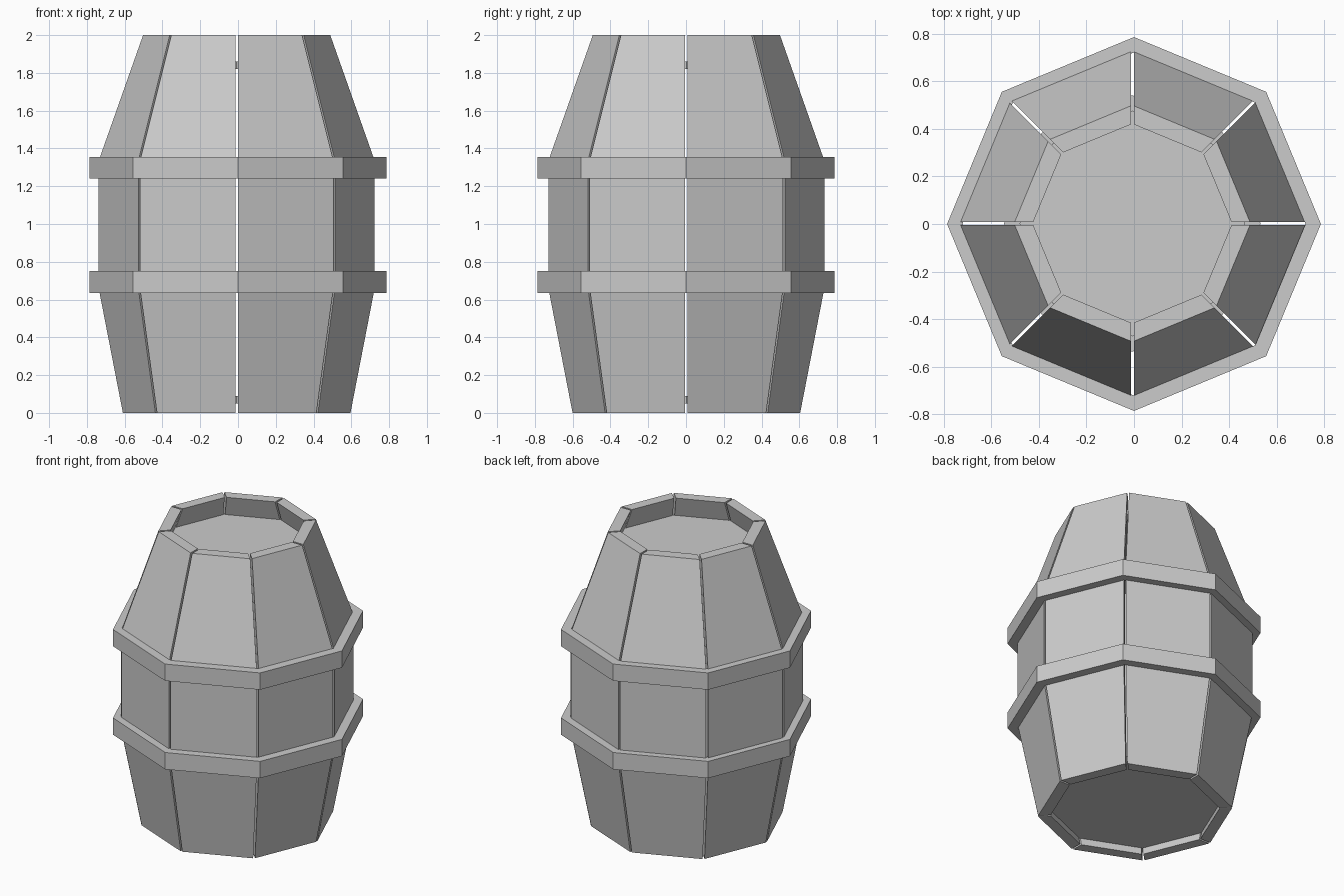
import bpy
import bmesh
from math import cos, sin, tan, pi, radians
from mathutils import Matrix, Vector

SIDES = 8
HALF = pi / SIDES
GAP = 0.006          # half of the slit between two staves
THICK = 0.078        # stave thickness, measured along the corners
PROFILE = [(0, 0.605), (0.66, 0.733), (1.335, 0.733), (2, 0.498)]
SHIFT = Vector((-0.007, 0.002, 0))

cube = bpy.data.objects.get("Cube")
if cube:
    bpy.data.objects.remove(cube, do_unlink=True)

grey = bpy.data.materials.new("plain_grey")
grey.use_nodes = True
grey.diffuse_color = (0.6, 0.6, 0.6, 1)
grey.node_tree.nodes["Principled BSDF"].inputs["Base Color"].default_value = (0.6, 0.6, 0.6, 1)


def finish(name, bm, offset=(0, 0, 0)):
    bmesh.ops.recalc_face_normals(bm, faces=bm.faces)
    mesh = bpy.data.meshes.new(name)
    bm.to_mesh(mesh)
    bm.free()
    mesh.materials.append(grey)
    obj = bpy.data.objects.new(name, mesh)
    obj.location = offset
    bpy.context.collection.objects.link(obj)
    return obj


def stave(name, angle):
    """One bent plank: a mitred cross-section swept up the barrel profile."""
    bm = bmesh.new()
    rings = []
    for z, radius in PROFILE:
        ring = []
        for r, side in ((radius, -1), (radius, 1), (radius - THICK, 1), (radius - THICK, -1)):
            apothem = r * cos(HALF)
            width = apothem * tan(HALF) - GAP / cos(HALF)
            ring.append(bm.verts.new((apothem, side * width, z)))
        rings.append(ring)
    for low, high in zip(rings, rings[1:]):
        for i in range(4):
            j = (i + 1) % 4
            bm.faces.new((low[i], low[j], high[j], high[i]))
    bm.faces.new(rings[0])
    bm.faces.new(rings[-1])
    bm.transform(Matrix.Rotation(angle, 4, "Z"))
    finish(name, bm, SHIFT)


def hoop(name, bottom, top, outer=0.787, inner=0.722):
    """Octagonal band with a rectangular section."""
    bm = bmesh.new()
    section = [(outer, bottom), (outer, top), (inner, top), (inner, bottom)]
    rings = []
    for k in range(SIDES):
        a = 2 * HALF * k
        rings.append([bm.verts.new((r * cos(a), r * sin(a), z)) for r, z in section])
    for k in range(SIDES):
        here, after = rings[k], rings[(k + 1) % SIDES]
        for i in range(4):
            j = (i + 1) % 4
            bm.faces.new((here[i], after[i], after[j], here[j]))
    finish(name, bm)


def lid(name, z, radius, depth=0.04):
    """Octagonal board closing an end of the barrel."""
    bm = bmesh.new()
    bmesh.ops.create_cone(bm, cap_ends=True, segments=SIDES, radius1=radius,
                          radius2=radius, depth=depth)
    # keep a corner on each axis
    a = bm.verts[:][0].co
    bm.transform(Matrix.Rotation(-Vector((1, 0)).angle_signed(a.xy) * -1, 4, "Z"))
    finish(name, bm, SHIFT + Vector((0, 0, z)))


# Staves
for k in range(SIDES):
    stave(f"stave_{k + 1}", radians(22.5 + 45 * k))

# Hoops
hoop("lower_hoop", 0.635, 0.75)
hoop("upper_hoop", 1.24, 1.355)

# End boards, recessed inside the staves
lid("top_board", 1.84, 0.475)
lid("bottom_board", 0.07, 0.54)
